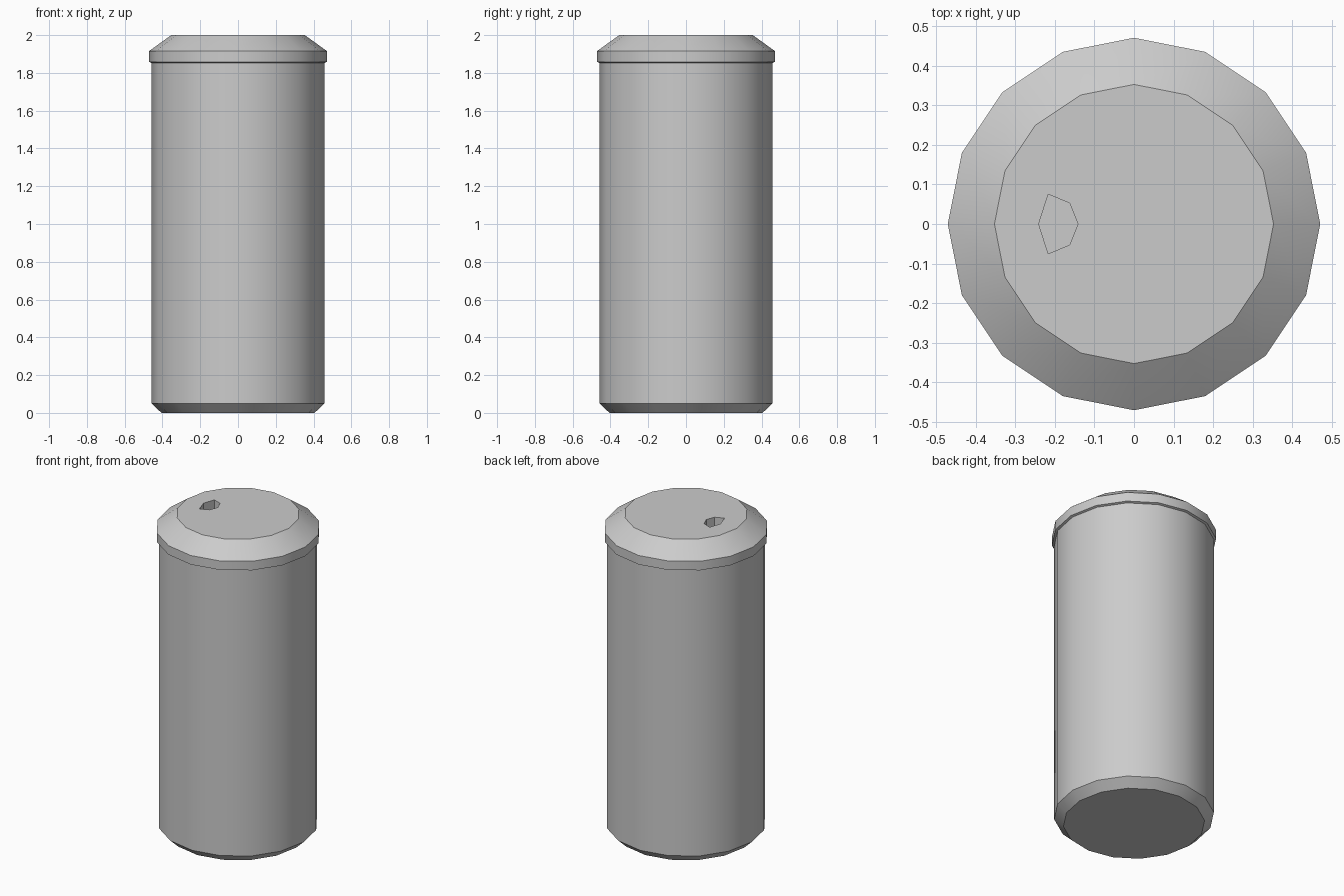
import bpy, bmesh, math

if "Cube" in bpy.data.objects:
    bpy.data.objects.remove(bpy.data.objects["Cube"])


def mesh_object(name, bm):
    bmesh.ops.recalc_face_normals(bm, faces=bm.faces)
    mesh = bpy.data.meshes.new(name)
    bm.to_mesh(mesh)
    bm.free()
    obj = bpy.data.objects.new(name, mesh)
    bpy.context.collection.objects.link(obj)
    return obj


def lathe(name, profile, sides=16):
    bm = bmesh.new()
    rings = [[bm.verts.new((r * math.cos(2 * math.pi * i / sides),
                            r * math.sin(2 * math.pi * i / sides), z))
              for i in range(sides)] for r, z in profile]
    for a, b in zip(rings, rings[1:]):
        for i in range(sides):
            j = (i + 1) % sides
            bm.faces.new((a[i], a[j], b[j], b[i]))
    bm.faces.new(rings[0])
    bm.faces.new(rings[-1])
    return mesh_object(name, bm)


# Can body: bevelled base, straight wall, raised rim, sloped shoulder
can = lathe("can_body", [(0.405, 0), (0.458, 0.05), (0.458, 1.853),
                         (0.471, 1.858), (0.471, 1.915), (0.462, 1.922),
                         (0.353, 2.0)])

# Drinking opening in the lid
bm = bmesh.new()
outline = [(-0.241, 0), (-0.217, -0.075), (-0.163, -0.053),
           (-0.142, 0), (-0.163, 0.053), (-0.217, 0.075)]
face = bm.faces.new([bm.verts.new((x, y, 1.88)) for x, y in outline])
top = bmesh.ops.extrude_face_region(bm, geom=[face])["geom"]
bmesh.ops.translate(bm, vec=(0, 0, 0.2),
                    verts=[v for v in top if isinstance(v, bmesh.types.BMVert)])
cutter = mesh_object("opening_cutter", bm)
cutter.hide_render = True

cut = can.modifiers.new("opening", 'BOOLEAN')
cut.operation = 'DIFFERENCE'
cut.solver = 'EXACT'
cut.object = cutter
bpy.context.view_layer.objects.active = can
can.select_set(True)
bpy.ops.object.modifier_apply(modifier=cut.name)
bpy.data.objects.remove(cutter)

# Smooth wall with crisp rims
bpy.ops.object.shade_smooth_by_angle(angle=math.radians(30))
